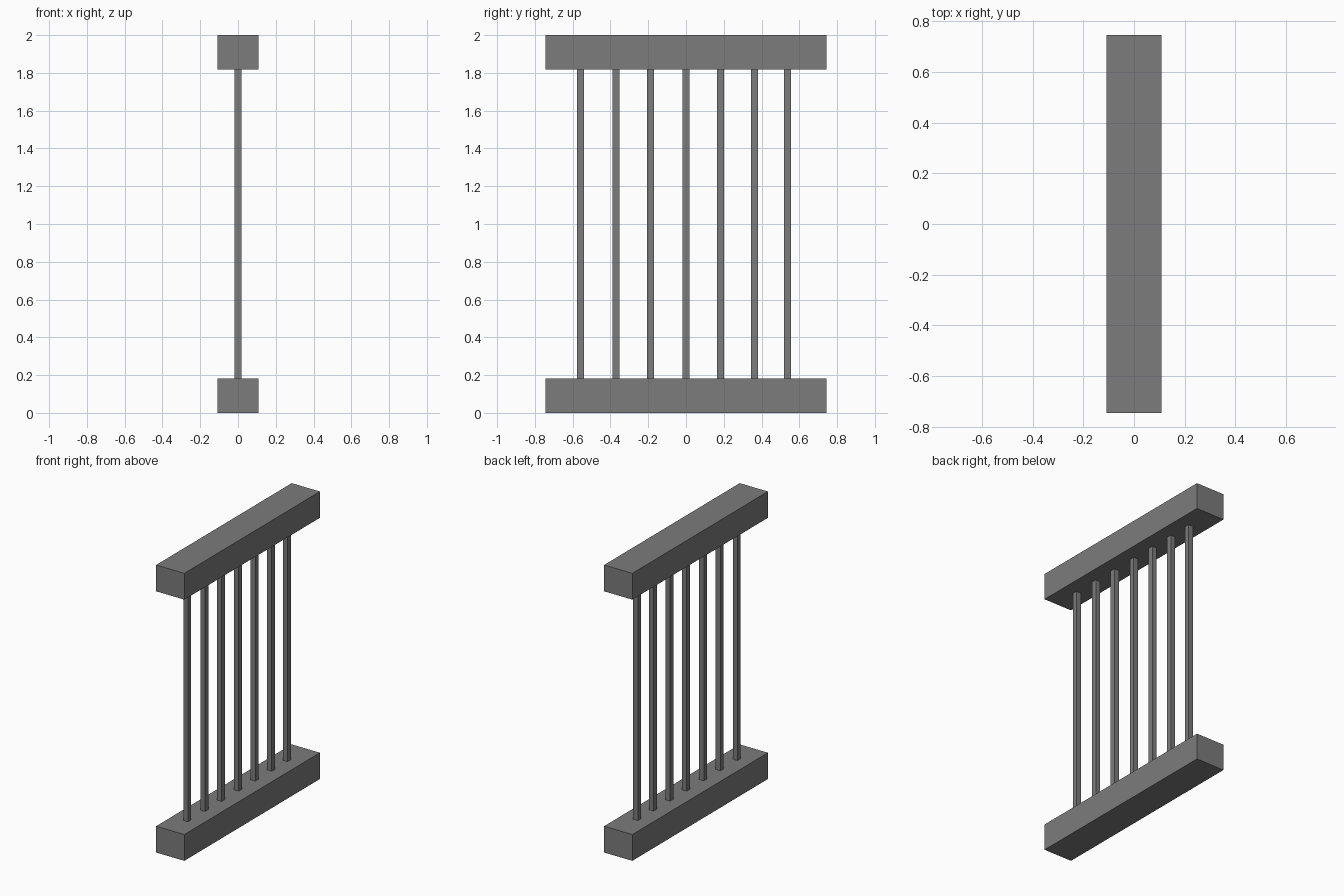
import bpy

if "Cube" in bpy.data.objects:
    bpy.data.objects.remove(bpy.data.objects["Cube"])

# Single flat grey
grey = bpy.data.materials.new("iron grey")
grey.diffuse_color = (0.2, 0.2, 0.2, 1)
grey.use_nodes = True
grey.node_tree.nodes["Principled BSDF"].inputs["Base Color"].default_value = grey.diffuse_color


def box(name, size, centre):
    bpy.ops.mesh.primitive_cube_add(size=1, location=centre)
    ob = bpy.context.object
    ob.name = name
    ob.scale = size
    bpy.ops.object.transform_apply(location=False, rotation=False, scale=True)
    ob.data.materials.append(grey)
    return ob


RAIL_H = 0.183
BAR_W = 0.036

# Bottom and top rails
for name, z in (("bottom_rail", RAIL_H / 2), ("top_rail", 2 - RAIL_H / 2)):
    box(name, (0.217, 1.49, RAIL_H), (0, 0, z))

# Seven upright bars, slightly unevenly spaced
for i, y in enumerate((-0.558, -0.37, -0.188, 0.0, 0.182, 0.363, 0.537)):
    box(f"bar_{i + 1}", (BAR_W, BAR_W, 2 - 2 * RAIL_H), (0, y, 1))
